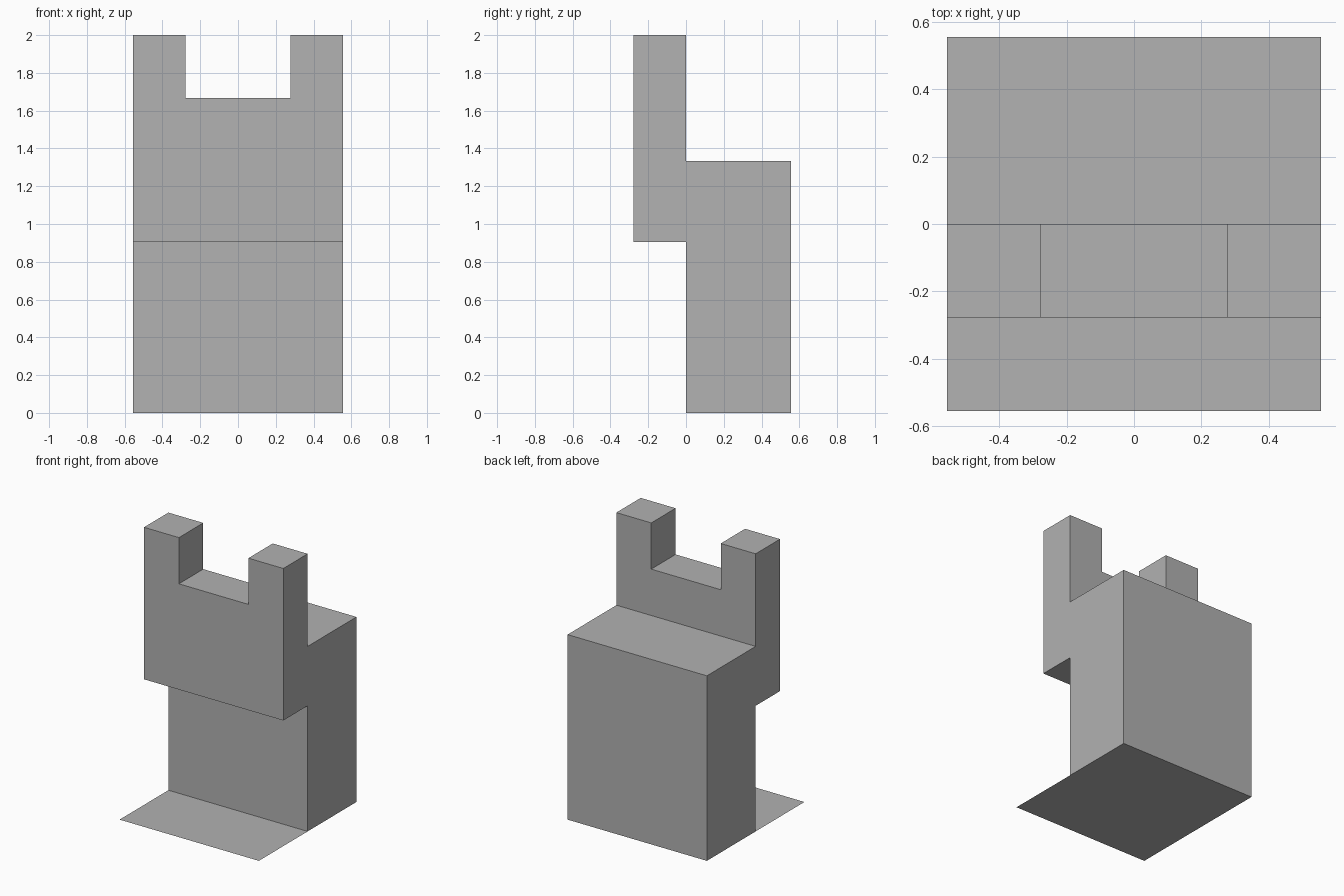
import bpy, bmesh

if "Cube" in bpy.data.objects:
    bpy.data.objects.remove(bpy.data.objects["Cube"])

HALF = 0.555      # half width and half depth of the base
WALL = 0.277      # front wall thickness, also post width

grey = bpy.data.materials.new("plain grey")
grey.diffuse_color = (0.445, 0.445, 0.445, 1)
grey.use_nodes = True
grey.node_tree.nodes["Principled BSDF"].inputs["Base Color"].default_value = grey.diffuse_color


def add_object(name, bm):
    bmesh.ops.recalc_face_normals(bm, faces=bm.faces)
    mesh = bpy.data.meshes.new(name)
    bm.to_mesh(mesh)
    bm.free()
    mesh.materials.append(grey)
    obj = bpy.data.objects.new(name, mesh)
    bpy.context.collection.objects.link(obj)
    return obj


def extrude_profile(name, profile, half_width):
    """Extrude a (y, z) side profile along x."""
    bm = bmesh.new()
    face = bm.faces.new([bm.verts.new((-half_width, y, z)) for y, z in profile])
    geom = bmesh.ops.extrude_face_region(bm, geom=[face])["geom"]
    verts = [g for g in geom if isinstance(g, bmesh.types.BMVert)]
    bmesh.ops.translate(bm, verts=verts, vec=(2 * half_width, 0, 0))
    return add_object(name, bm)


# Block with the overhanging front wall, as one side profile
body = extrude_profile("block_with_raised_wall", [
    (0, 0), (HALF, 0), (HALF, 1.333), (0, 1.333),
    (0, 2), (-WALL, 2), (-WALL, 0.905), (0, 0.905)], HALF)

# Notch between the two posts
cutter = extrude_profile("notch_cutter", [
    (-0.5, 1.667), (0.2, 1.667), (0.2, 2.2), (-0.5, 2.2)], WALL)
cutter.hide_render = True
cut = body.modifiers.new("notch", 'BOOLEAN')
cut.operation = 'DIFFERENCE'
cut.solver = 'EXACT'
cut.object = cutter
bpy.context.view_layer.objects.active = body
bpy.ops.object.modifier_apply(modifier=cut.name)
bpy.data.objects.remove(cutter)

# Open the underside, which the floor sheet closes
bm = bmesh.new()
bm.from_mesh(body.data)
under = [f for f in bm.faces if f.calc_center_median().z < 0.001]
bmesh.ops.delete(bm, geom=under, context='FACES_ONLY')
bm.to_mesh(body.data)
bm.free()

# Thin floor sheet under the block and in front of it
bm = bmesh.new()
bmesh.ops.create_grid(bm, x_segments=1, y_segments=1, size=HALF)
add_object("floor_sheet", bm)
